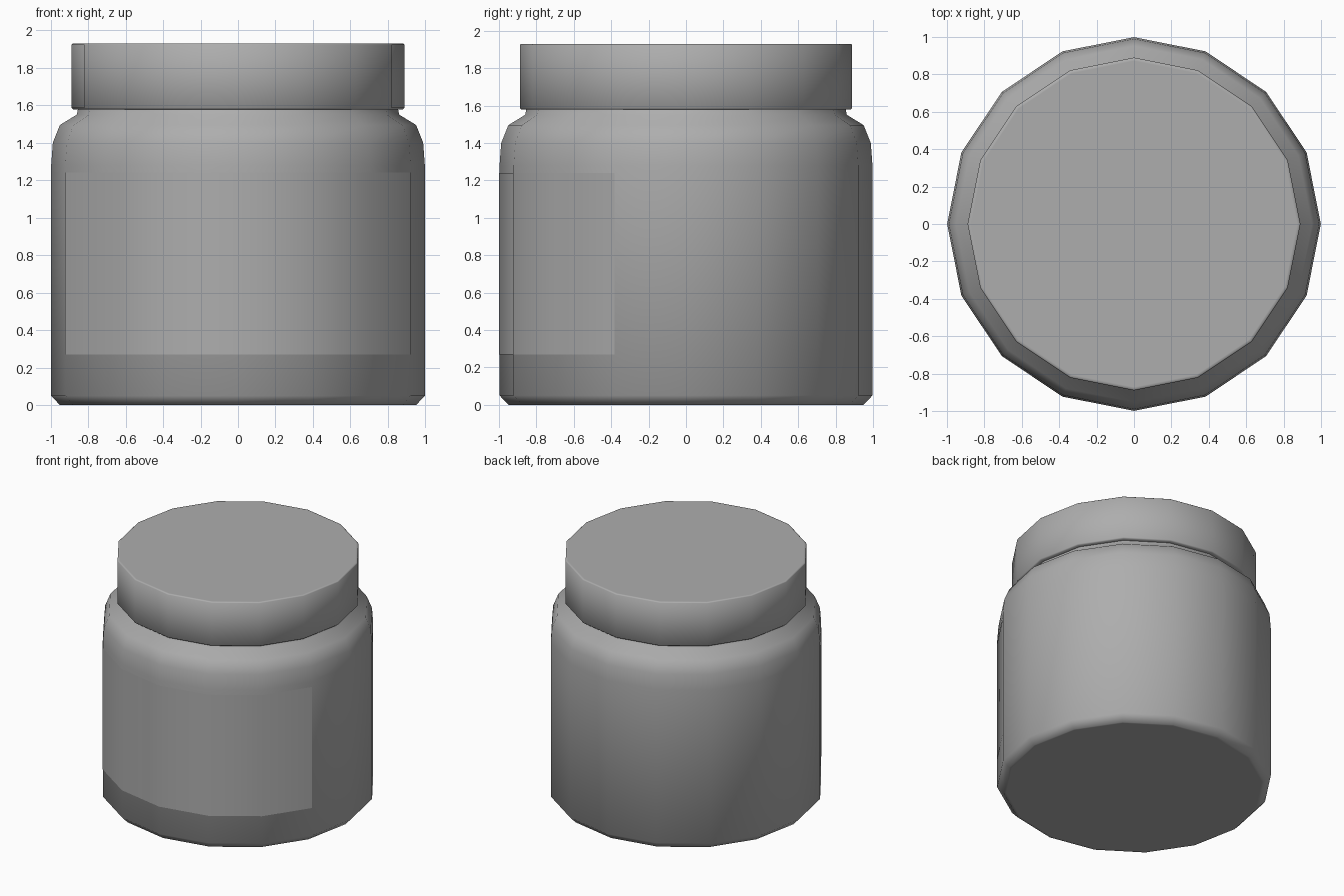
import bpy, bmesh, math

if "Cube" in bpy.data.objects:
    bpy.data.objects.remove(bpy.data.objects["Cube"])

SIDES = 16

# Mid grey shared by all parts
grey = bpy.data.materials.new("mid_grey")
grey.diffuse_color = (0.42, 0.42, 0.42, 1.0)
grey.use_nodes = True
grey.node_tree.nodes["Principled BSDF"].inputs["Base Color"].default_value = grey.diffuse_color


def finish(name, bm, angle=50):
    mesh = bpy.data.meshes.new(name)
    bm.to_mesh(mesh)
    bm.free()
    mesh.materials.append(grey)
    obj = bpy.data.objects.new(name, mesh)
    bpy.context.collection.objects.link(obj)
    bpy.ops.object.select_all(action='DESELECT')
    obj.select_set(True)
    bpy.context.view_layer.objects.active = obj
    bpy.ops.object.shade_smooth_by_angle(angle=math.radians(angle))
    return obj


def ring(bm, r, z, steps):
    return [bm.verts.new((r * math.cos(math.tau * i / SIDES),
                          r * math.sin(math.tau * i / SIDES), z)) for i in steps]


def lathe(name, profile, cap_bottom=False, cap_top=False):
    """Turned shell with optional flat end caps."""
    bm = bmesh.new()
    rings = [ring(bm, r, z, range(SIDES)) for r, z in profile]
    for a, b in zip(rings, rings[1:]):
        for i in range(SIDES):
            j = (i + 1) % SIDES
            bm.faces.new((a[i], a[j], b[j], b[i]))
    if cap_bottom:
        bm.faces.new(rings[0][::-1])
    if cap_top:
        bm.faces.new(rings[-1])
    return finish(name, bm)


# Jar body with rounded shoulder and short open neck
lathe("jar_body", [(0.93, 0.0), (0.95, 0.0), (0.997, 0.05), (0.997, 1.28),
                   (0.988, 1.40), (0.95, 1.495), (0.86, 1.55), (0.85, 1.60)],
      cap_bottom=True)

# Lid with softly bevelled rims, open underneath
lathe("lid", [(0.85, 1.578), (0.88, 1.578), (0.888, 1.586), (0.888, 1.924),
              (0.882, 1.93), (0.87, 1.93)], cap_top=True)

# Thin label wrapped round the front
bm = bmesh.new()
low = ring(bm, 1.0, 0.27, range(9, 16))
high = ring(bm, 1.0, 1.24, range(9, 16))
for i in range(6):
    bm.faces.new((low[i], low[i + 1], high[i + 1], high[i]))
finish("front_label", bm)
